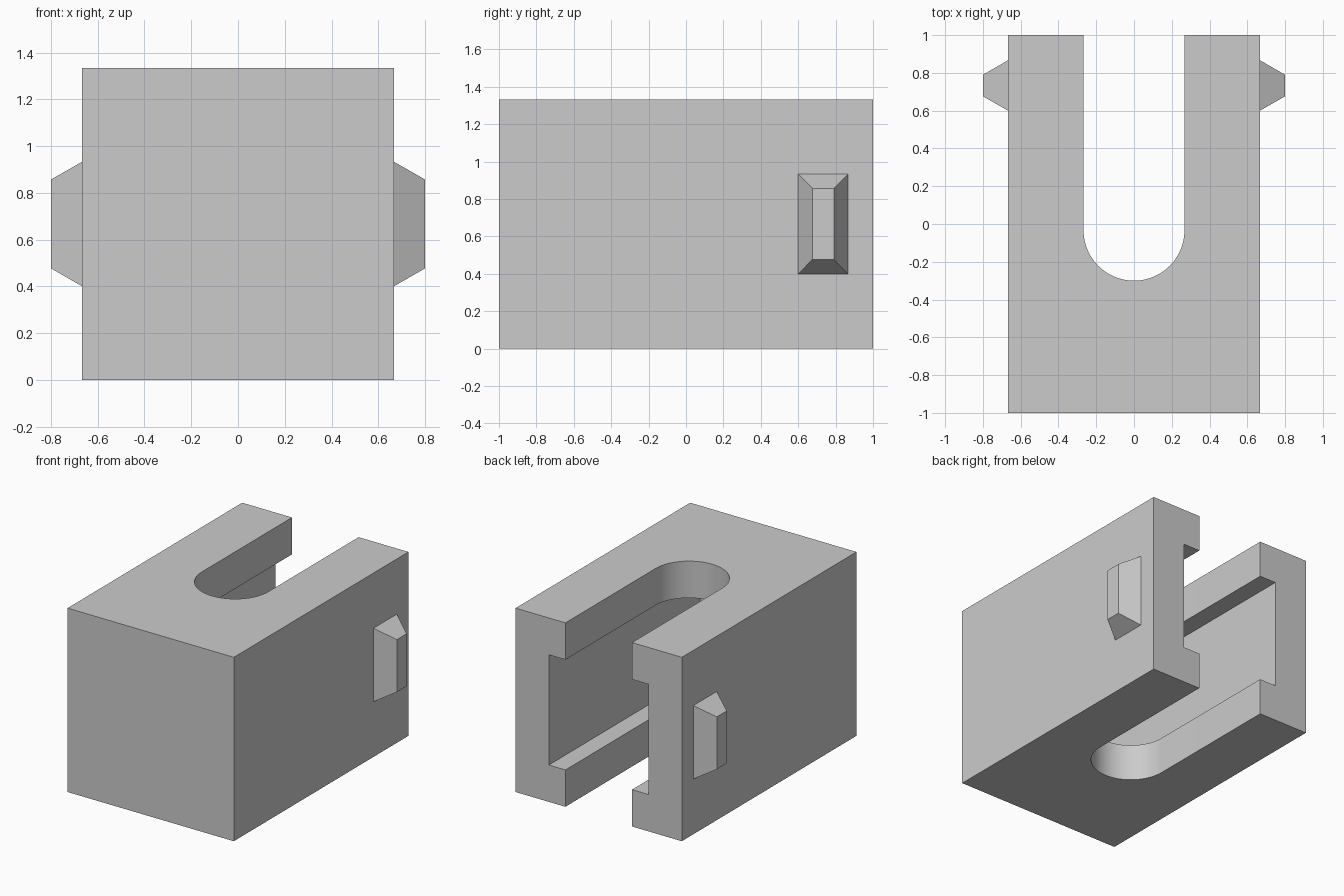
import bpy, bmesh, math
from mathutils import Vector

cube = bpy.data.objects.get("Cube")
if cube:
    bpy.data.objects.remove(cube, do_unlink=True)

grey = bpy.data.materials.new("plain_grey")
grey.use_nodes = True
colour = (0.6, 0.6, 0.6, 1)
grey.diffuse_color = colour
grey.node_tree.nodes["Principled BSDF"].inputs["Base Color"].default_value = colour

SIDE = 2 / 3          # half width of the block
HEIGHT = 4 / 3
SLOT = 0.267          # slot half width and lip thickness


def make_object(name, bm):
    bmesh.ops.recalc_face_normals(bm, faces=bm.faces)
    mesh = bpy.data.meshes.new(name)
    bm.to_mesh(mesh)
    bm.free()
    mesh.materials.append(grey)
    obj = bpy.data.objects.new(name, mesh)
    bpy.context.collection.objects.link(obj)
    return obj


def box(name, low, high):
    low, high = Vector(low), Vector(high)
    bm = bmesh.new()
    bmesh.ops.create_cube(bm, size=1)
    for v in bm.verts:
        v.co = (low + high) / 2 + v.co * (high - low)
    return make_object(name, bm)


def slot_prism(name, radius, centre_y, back_y, bottom, top):
    """Straight slot with a round front end, extruded upwards."""
    steps = 48
    outline = [(radius, back_y), (-radius, back_y)]
    for i in range(steps + 1):
        a = math.pi + math.pi * i / steps
        outline.append((radius * math.cos(a), centre_y + radius * math.sin(a)))
    bm = bmesh.new()
    face = bm.faces.new([bm.verts.new((x, y, bottom)) for x, y in outline])
    made = bmesh.ops.extrude_face_region(bm, geom=[face])["geom"]
    verts = [g for g in made if isinstance(g, bmesh.types.BMVert)]
    bmesh.ops.translate(bm, verts=verts, vec=(0, 0, top - bottom))
    return make_object(name, bm)


def cut(target, cutter):
    cutter.hide_render = True
    mod = target.modifiers.new("cut", 'BOOLEAN')
    mod.operation = 'DIFFERENCE'
    mod.solver = 'EXACT'
    mod.object = cutter
    bpy.context.view_layer.objects.active = target
    bpy.ops.object.modifier_apply(modifier=mod.name)
    bpy.data.objects.remove(cutter, do_unlink=True)


# Block with a wide inner channel and a round-ended slot through top and bottom
block = box("block", (-SIDE, -1, 0), (SIDE, 1, HEIGHT))
cut(block, box("channel_cutter", (-0.4, -0.733, SLOT), (0.4, 1.2, HEIGHT - SLOT)))
cut(block, slot_prism("slot_cutter", SLOT, -0.033, 1.3, -0.2, HEIGHT + 0.2))

# Tapered side tabs
for side, name in ((1, "left_tab"), (-1, "right_tab")):
    tab = box(name, (SIDE, 0.6, 0.4), (0.8, 0.867, 0.933))
    mid = Vector((0, 0.733, SIDE))
    for v in tab.data.vertices:
        if v.co.x > 0.75:
            v.co.y = mid.y + math.copysign(0.057, v.co.y - mid.y)
            v.co.z = mid.z + math.copysign(0.19, v.co.z - mid.z)
    if side < 0:
        for v in tab.data.vertices:
            v.co.x = -v.co.x
        tab.data.flip_normals()

# Smooth the round end of the slot only
bpy.ops.object.select_all(action='DESELECT')
block.select_set(True)
bpy.context.view_layer.objects.active = block
bpy.ops.object.shade_smooth_by_angle(angle=math.radians(30))
